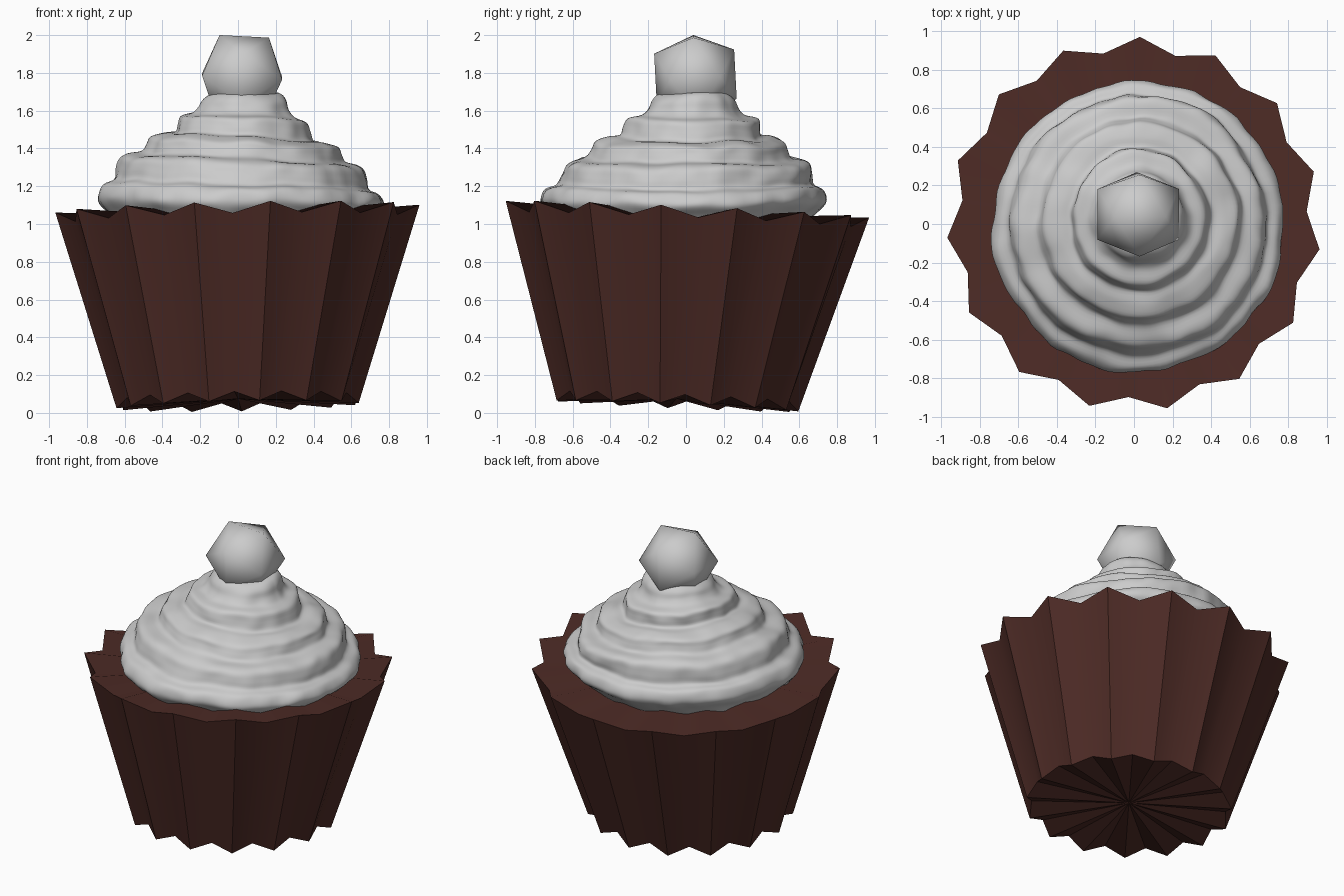
import bpy, bmesh, math
from mathutils import Vector, Matrix, noise

if "Cube" in bpy.data.objects:
    bpy.data.objects.remove(bpy.data.objects["Cube"])


def finish(name, bm, angle):
    bmesh.ops.recalc_face_normals(bm, faces=bm.faces[:])
    me = bpy.data.meshes.new(name)
    bm.to_mesh(me)
    bm.free()
    ob = bpy.data.objects.new(name, me)
    bpy.context.collection.objects.link(ob)
    bpy.ops.object.select_all(action='DESELECT')
    ob.select_set(True)
    bpy.context.view_layer.objects.active = ob
    bpy.ops.object.shade_smooth_by_angle(angle=math.radians(angle))
    return ob


def bridge(bm, a, b):
    n = len(a)
    for i in range(n):
        bm.faces.new((a[i], a[(i + 1) % n], b[(i + 1) % n], b[i]))


def fan(bm, ring, centre):
    c = bm.verts.new(centre)
    for i in range(len(ring)):
        bm.faces.new((ring[i], ring[(i + 1) % len(ring)], c))


# Pleated paper cup: 15 pointed pleats, leaning slightly
TIPS = 15


def pleat_ring(bm, r_tip, r_dip, z_tip, z_dip, centre_y):
    ring = []
    for i in range(TIPS * 2):
        a = math.radians(88.2 + 180 / TIPS * i)
        r, z = (r_tip, z_tip) if i % 2 == 0 else (r_dip, z_dip)
        x, y = r * math.cos(a), r * math.sin(a)
        ring.append(bm.verts.new((x, y + centre_y, z + 0.02 * x - 0.044 * y)))
    return ring


bm = bmesh.new()
low = pleat_ring(bm, 0.645, 0.61, 0.036, 0.087, -0.05)
top = pleat_ring(bm, 0.97, 0.897, 1.077, 1.02, 0.0)
bridge(bm, low, top)
fan(bm, low, (0, -0.05, 0.075))
fan(bm, top, (0, 0, 1.03))
cup = finish("cupcake_cup", bm, 40)
brown = bpy.data.materials.new("chocolate_brown")
brown.diffuse_color = (0.075, 0.024, 0.019, 1)
brown.use_nodes = True
brown.node_tree.nodes["Principled BSDF"].inputs["Base Color"].default_value = brown.diffuse_color
cup.data.materials.append(brown)

# Piped frosting: stepped profile swept round, with a wavering swirl
PROFILE = [(0.66, 1.0), (0.70, 1.05), (0.745, 1.10), (0.75, 1.14), (0.725, 1.185),
           (0.672, 1.21), (0.66, 1.26), (0.645, 1.31), (0.61, 1.335), (0.54, 1.35),
           (0.515, 1.39), (0.495, 1.43), (0.43, 1.455), (0.37, 1.465), (0.352, 1.51),
           (0.335, 1.555), (0.27, 1.575), (0.235, 1.61), (0.215, 1.66), (0.17, 1.695),
           (0.08, 1.70)]
SEG, SUB = 128, 4


def profile_at(t):
    i = min(int(t), len(PROFILE) - 2)
    p = [Vector(PROFILE[max(0, min(len(PROFILE) - 1, i + k))]) for k in (-1, 0, 1, 2)]
    f = t - i
    return 0.5 * (2 * p[1] + (p[2] - p[0]) * f + (2 * p[0] - 5 * p[1] + 4 * p[2] - p[3]) * f * f
                  + (3 * p[1] - p[0] - 3 * p[2] + p[3]) * f ** 3)


bm = bmesh.new()
prev = first = None
steps = (len(PROFILE) - 1) * SUB
for j in range(steps + 1):
    r, z = profile_at(j / SUB)
    h = (z - 1.0) / 0.7
    ring = []
    for i in range(SEG):
        a = 2 * math.pi * i / SEG
        d = Vector((math.cos(a), math.sin(a), 0))
        p = d * r
        sample = Vector((p.x, p.y, z))
        wob = 0.022 * noise.noise(sample * 3.5) + 0.014 * noise.noise(sample * 9)
        lift = -0.028 * math.cos(a) * math.sin(math.pi * min(1, h))
        lift += 0.018 * noise.noise(sample * 4 + Vector((7, 3, 5)))
        p = d * (r + wob * min(1, r * 4))
        ring.append(bm.verts.new((p.x + 0.02 + 0.02 * h, p.y - 0.03 + 0.08 * h, z + lift)))
    if prev:
        bridge(bm, prev, ring)
    else:
        first = ring
    prev = ring
fan(bm, prev, (0.04, 0.05, 1.70))
fan(bm, first, (0.02, -0.03, 1.0))
finish("frosting", bm, 80)

# Cherry: twenty-sided ball sitting on an edge
bm = bmesh.new()
u, v = 0.131, 0.131 * (1 + 5 ** 0.5) / 2
for s in (-1, 1):
    for t in (-1, 1):
        for co in ((s * u, 0, t * v), (s * v, t * u, 0), (0, s * v, t * u)):
            bm.verts.new(co)
bmesh.ops.convex_hull(bm, input=bm.verts[:])
tilt = Matrix.Rotation(math.radians(3), 4, 'Y') @ Matrix.Rotation(math.radians(3), 4, 'X')
bmesh.ops.transform(bm, matrix=Matrix.Translation((0.022, 0.05, 1.782)) @ tilt, verts=bm.verts[:])
finish("cherry", bm, 80)
